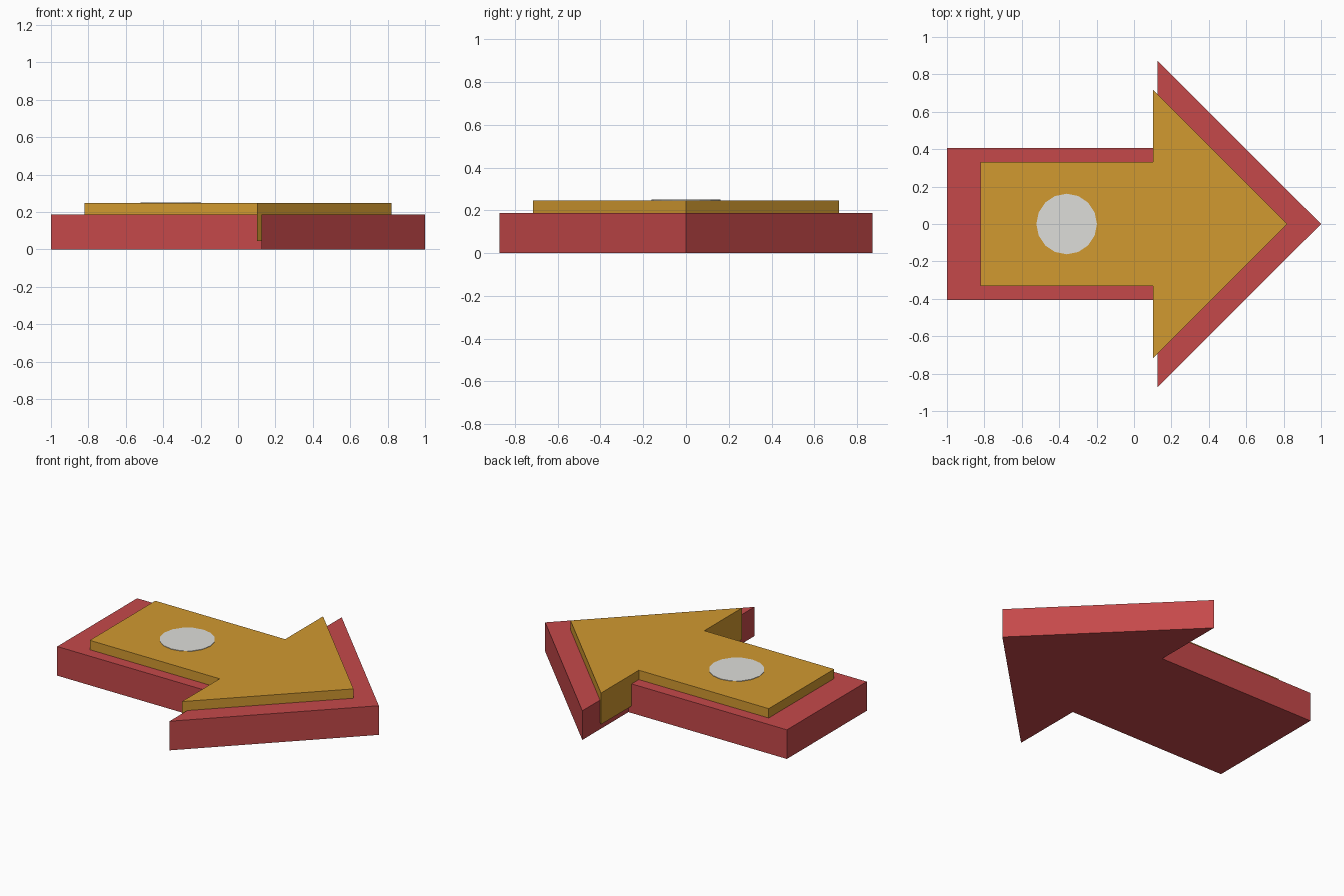
import bpy, bmesh
from mathutils import Matrix

if "Cube" in bpy.data.objects:
    bpy.data.objects.remove(bpy.data.objects["Cube"])

def material(name, rgb):
    m = bpy.data.materials.new(name)
    m.diffuse_color = (*rgb, 1)
    m.use_nodes = True
    m.node_tree.nodes["Principled BSDF"].inputs["Base Color"].default_value = m.diffuse_color
    return m

red = material("red", (0.56, 0.066, 0.068))
gold = material("gold", (0.64, 0.32, 0.03))
grey = material("light grey", (0.73, 0.73, 0.70))

def finish(bm, name, mat):
    bmesh.ops.recalc_face_normals(bm, faces=bm.faces)
    mesh = bpy.data.meshes.new(name)
    bm.to_mesh(mesh)
    bm.free()
    mesh.materials.append(mat)
    obj = bpy.data.objects.new(name, mesh)
    bpy.context.collection.objects.link(obj)
    return obj

def arrow(name, mat, scale, z0, z1):
    """Extruded arrow: half outline mirrored across the x axis."""
    half = [(-1, 0.405), (0.125, 0.405), (0.125, 0.873)]
    outline = half + [(1, 0)] + [(x, -y) for x, y in reversed(half)]
    bm = bmesh.new()
    face = bm.faces.new([bm.verts.new((x * scale, y * scale, z0)) for x, y in outline])
    ext = bmesh.ops.extrude_face_region(bm, geom=[face])
    tops = [v for v in ext["geom"] if isinstance(v, bmesh.types.BMVert)]
    bmesh.ops.translate(bm, verts=tops, vec=(0, 0, z1 - z0))
    return finish(bm, name, mat)

# Red base and the smaller gold plate sunk into it
arrow("arrow_base", red, 1.0, 0, 0.187)
arrow("arrow_plate", gold, 0.82, 0.045, 0.247)

# Flat round spot on the shaft
bm = bmesh.new()
bmesh.ops.create_cone(bm, cap_ends=True, segments=16, radius1=0.162, radius2=0.162,
                      depth=0.006, matrix=Matrix.Translation((-0.36, 0, 0.247)))
finish(bm, "round_spot", grey)
